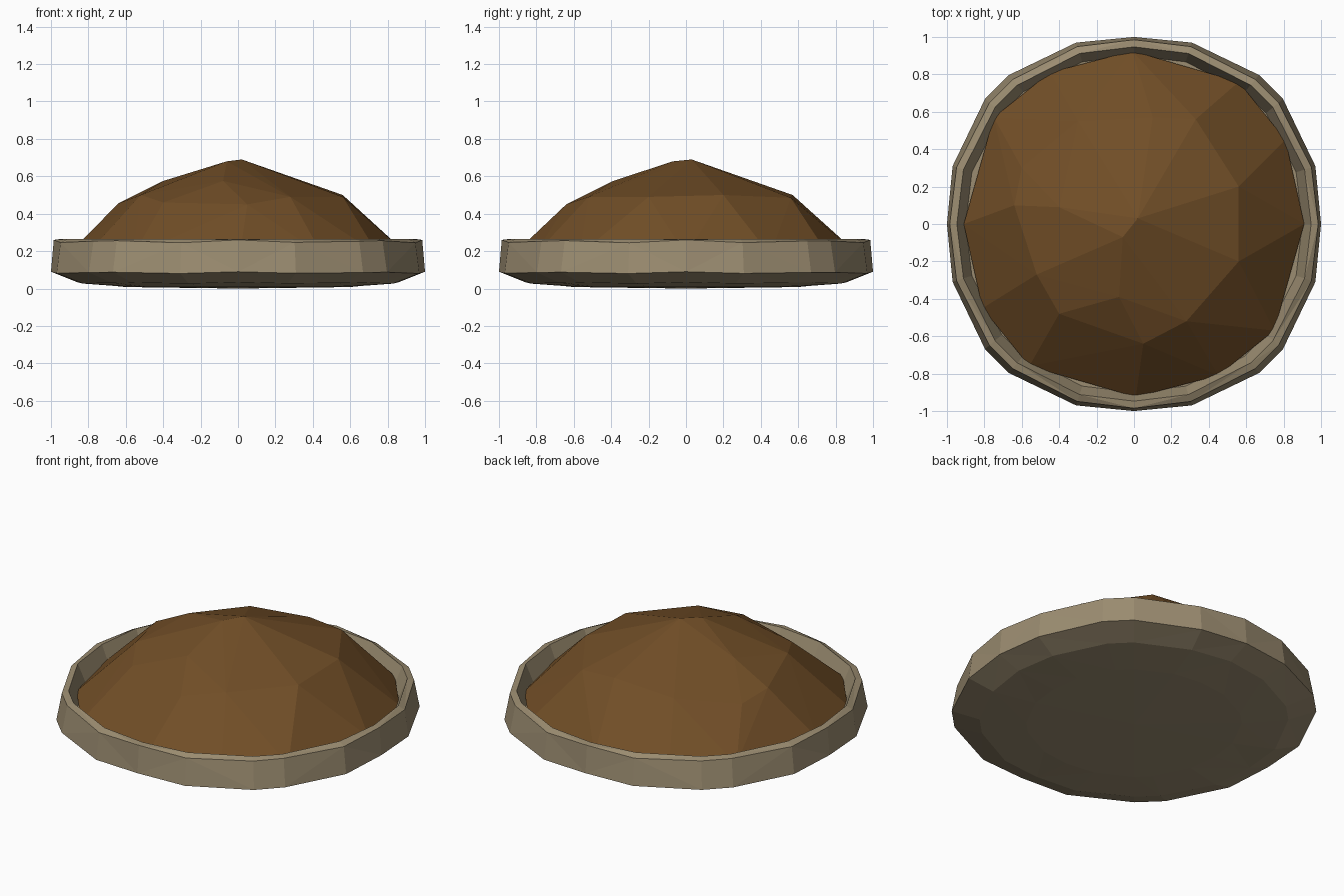
import bpy, bmesh
from math import sin, cos, radians

cube = bpy.data.objects.get("Cube")
if cube:
    bpy.data.objects.remove(cube)


def material(name, rgb):
    m = bpy.data.materials.new(name)
    m.use_nodes = True
    m.diffuse_color = (*rgb, 1)
    m.node_tree.nodes["Principled BSDF"].inputs["Base Color"].default_value = (*rgb, 1)
    return m


def finish(bm, name, mat):
    bmesh.ops.recalc_face_normals(bm, faces=bm.faces)
    mesh = bpy.data.meshes.new(name)
    bm.to_mesh(mesh)
    bm.free()
    mesh.materials.append(mat)
    obj = bpy.data.objects.new(name, mesh)
    bpy.context.collection.objects.link(obj)
    return obj


stone = material("weathered stone", (0.33, 0.265, 0.165))
soil = material("brown soil", (0.165, 0.076, 0.02))

# Irregular twenty-sided footprint: one quarter of (angle, radius), repeated
QUARTER = [(0, 1.0), (17.7, 1.018), (40, 1.04), (50, 1.04), (72.3, 1.018)]
FOOTPRINT = [(a + 90 * q, r) for q in range(4) for a, r in QUARTER]

# Shallow dish: (scale, height, height wobble) from underside round to the inner floor
PROFILE = [(0.6, 0.008, 0.0), (0.86, 0.03, 0.004), (1.0, 0.085, 0.005),
           (0.985, 0.252, 0.008), (0.947, 0.265, 0.0), (0.9, 0.15, 0.0)]
bm = bmesh.new()
rings = []
for scale, z, wobble in PROFILE:
    ring = []
    for i, (a, r) in enumerate(FOOTPRINT):
        t = radians(a)
        # Rings away from the widest one are closer to a true circle
        rr = r if scale == 1.0 else 1 + (r - 1) * 0.6
        ring.append(bm.verts.new((scale * rr * cos(t), scale * rr * sin(t),
                                  z + wobble * cos(i * 2.5))))
    rings.append(ring)
n = len(FOOTPRINT)
for low, high in zip(rings, rings[1:]):
    for i in range(n):
        j = (i + 1) % n
        bm.faces.new((low[i], low[j], high[j], high[i]))
for ring, z in ((rings[0], 0.0), (rings[-1], 0.15)):
    centre = bm.verts.new((0, 0, z))
    for i in range(n):
        bm.faces.new((ring[i], ring[(i + 1) % n], centre))
bmesh.ops.triangulate(bm, faces=bm.faces)
finish(bm, "stone_dish", stone)

# Faceted mound of soil: hull over a rim, a shoulder and a crown
HALF_RIM = [(0.91, 0), (0.81, 0.45), (0.56, 0.76), (-0.01, 0.925),
            (-0.45, 0.81), (-0.75, 0.57)]
SHOULDER = [(0.56, 0.2, 0.5), (0.56, -0.2, 0.49), (0.33, 0.56, 0.485),
            (0.28, -0.52, 0.49), (0.05, -0.64, 0.45), (-0.4, -0.48, 0.46),
            (-0.52, -0.27, 0.5), (-0.64, 0.1, 0.455), (-0.6, 0.3, 0.42),
            (-0.3, 0.55, 0.47), (0.1, 0.57, 0.5)]
CROWN = [(-0.08, -0.39, 0.575), (-0.4, 0.09, 0.575), (0.02, 0.03, 0.69),
         (-0.06, -0.07, 0.68)]
bm = bmesh.new()
for x, y in HALF_RIM:
    for s in (1, -1):
        bm.verts.new((s * x, s * y, 0.18))
for p in SHOULDER + CROWN:
    bm.verts.new(p)
hull = bmesh.ops.convex_hull(bm, input=bm.verts)
loose = [v for v in bm.verts if not v.link_faces]
bmesh.ops.delete(bm, geom=loose, context='VERTS')
finish(bm, "soil_mound", soil)
